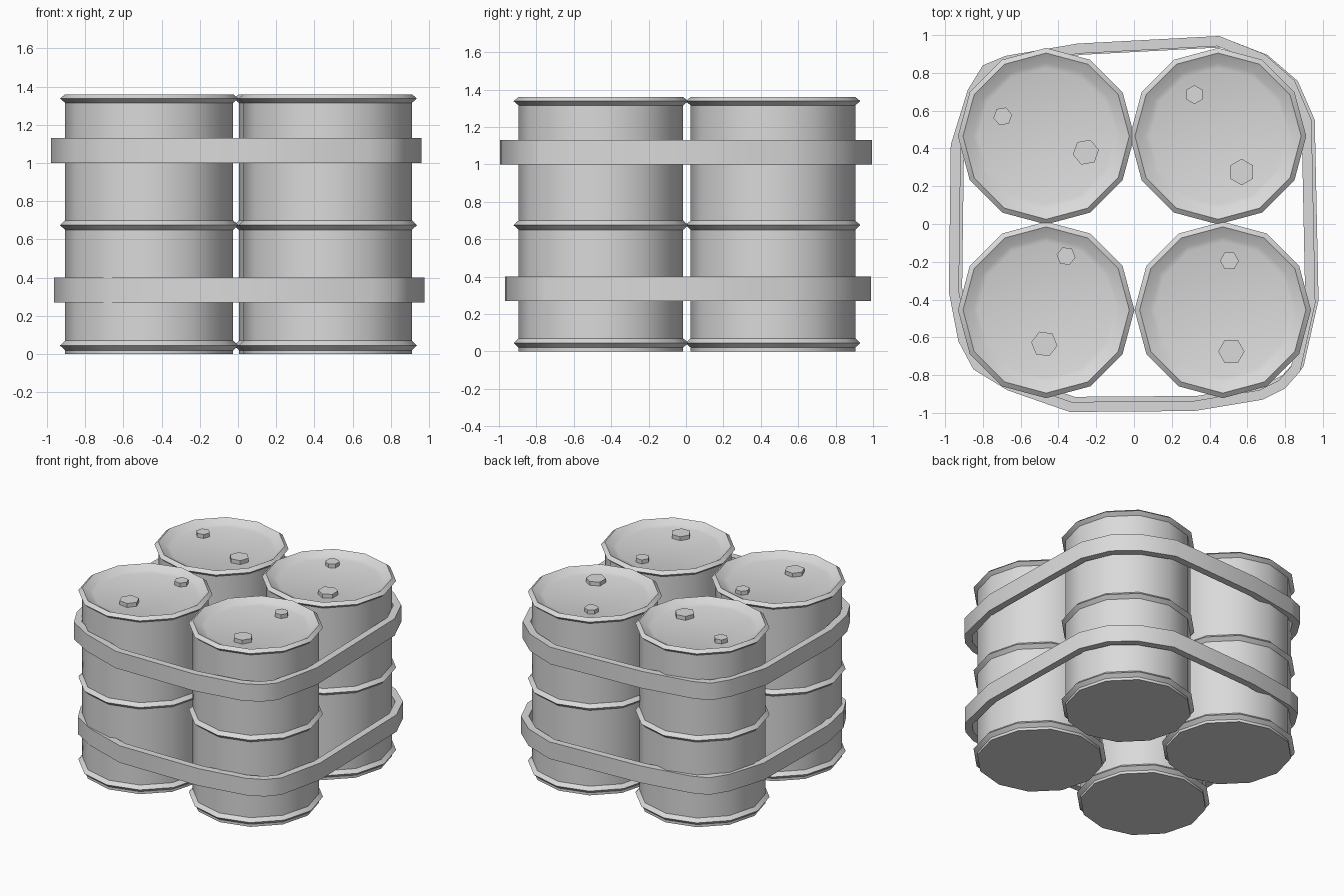
import bpy, bmesh, math
from mathutils import Vector

cube = bpy.data.objects.get("Cube")
if cube:
    bpy.data.objects.remove(cube, do_unlink=True)

steel = bpy.data.materials.new("plain_grey")
steel.use_nodes = True
GREY = (0.7, 0.7, 0.7, 1)
steel.diffuse_color = GREY
steel.node_tree.nodes["Principled BSDF"].inputs["Base Color"].default_value = GREY


def finish(bm, name):
    bmesh.ops.recalc_face_normals(bm, faces=bm.faces)
    mesh = bpy.data.meshes.new(name)
    bm.to_mesh(mesh)
    bm.free()
    mesh.materials.append(steel)
    obj = bpy.data.objects.new(name, mesh)
    bpy.context.collection.objects.link(obj)
    bpy.ops.object.select_all(action='DESELECT')
    obj.select_set(True)
    bpy.context.view_layer.objects.active = obj
    bpy.ops.object.shade_smooth_by_angle(angle=math.radians(36))
    return obj


def bridge(bm, a, b):
    for i in range(len(a)):
        j = (i + 1) % len(a)
        bm.faces.new((a[i], a[j], b[j], b[i]))


def lathe(name, profile, sides, centre, turn=0.0):
    """Stack of rings, capped at both ends."""
    bm = bmesh.new()
    rings = []
    for r, z in profile:
        ring = []
        for i in range(sides):
            a = turn + math.tau * i / sides
            ring.append(bm.verts.new((centre[0] + r * math.cos(a),
                                      centre[1] + r * math.sin(a), z)))
        rings.append(ring)
    for a, b in zip(rings, rings[1:]):
        bridge(bm, a, b)
    bm.faces.new(rings[0][::-1])
    bm.faces.new(rings[-1])
    return finish(bm, name)


# Drum profile: body with three raised hoops and a sunken lid
BODY, HOOP, LID = 0.44, 0.467, 1.322
profile = [(BODY, 0)]
for z in (0.045, 0.675):
    profile += [(BODY, z - 0.025), (HOOP, z), (BODY, z + 0.025)]
profile += [(BODY, 1.315), (HOOP, 1.338), (BODY, 1.36), (0.388, 1.33), (0.36, LID)]

# Each drum: centre, small cap, large cap, large cap turn in degrees
drums = {
    "back_right": ((-0.465, 0.465), (-0.695, 0.57), (-0.255, 0.38), 10),
    "back_left": ((0.445, 0.465), (0.32, 0.685), (0.57, 0.275), 30),
    "front_right": ((-0.465, -0.455), (-0.36, -0.17), (-0.475, -0.635), -8),
    "front_left": ((0.47, -0.455), (0.505, -0.195), (0.515, -0.675), 0),
}
for name, (centre, small, large, turn) in drums.items():
    lathe(name + "_drum", profile, 12, centre)
    for label, place, r in (("small", small, 0.05), ("large", large, 0.07)):
        lathe(f"{name}_{label}_cap", [(r, LID - 0.01), (r, LID + 0.03)],
              6, place, math.radians(turn))

# Strap outline, counter-clockwise from the front
outline = [Vector(p) for p in (
    (-0.34, -0.995), (0.32, -0.99), (0.68, -0.93), (0.8, -0.87), (0.88, -0.78),
    (0.96, -0.42), (0.94, 0.55), (0.85, 0.76), (0.69, 0.9), (0.45, 0.995),
    (-0.3, 0.955), (-0.68, 0.89), (-0.8, 0.84), (-0.88, 0.71), (-0.97, 0.42),
    (-0.98, -0.36), (-0.93, -0.62), (-0.85, -0.77), (-0.67, -0.88))]


def inset(points, depth):
    result = []
    for i, p in enumerate(points):
        d1 = (p - points[i - 1]).normalized()
        d2 = (points[(i + 1) % len(points)] - p).normalized()
        n1, n2 = Vector((-d1.y, d1.x)), Vector((-d2.y, d2.x))
        mid = (n1 + n2).normalized()
        result.append(p + mid * depth / mid.dot(n1))
    return result


def strap(name, points, z0, z1):
    inner = inset(points, 0.053)
    bm = bmesh.new()
    loops = [[bm.verts.new((p.x, p.y, z)) for p in pts]
             for pts, z in ((points, z0), (points, z1), (inner, z1), (inner, z0))]
    for i in range(4):
        bridge(bm, loops[i], loops[(i + 1) % 4])
    finish(bm, name)


strap("upper_strap", outline, 1.0, 1.13)
strap("lower_strap", [Vector((p.x + 0.017, p.y * 0.983 + 0.01)) for p in outline], 0.27, 0.4)
